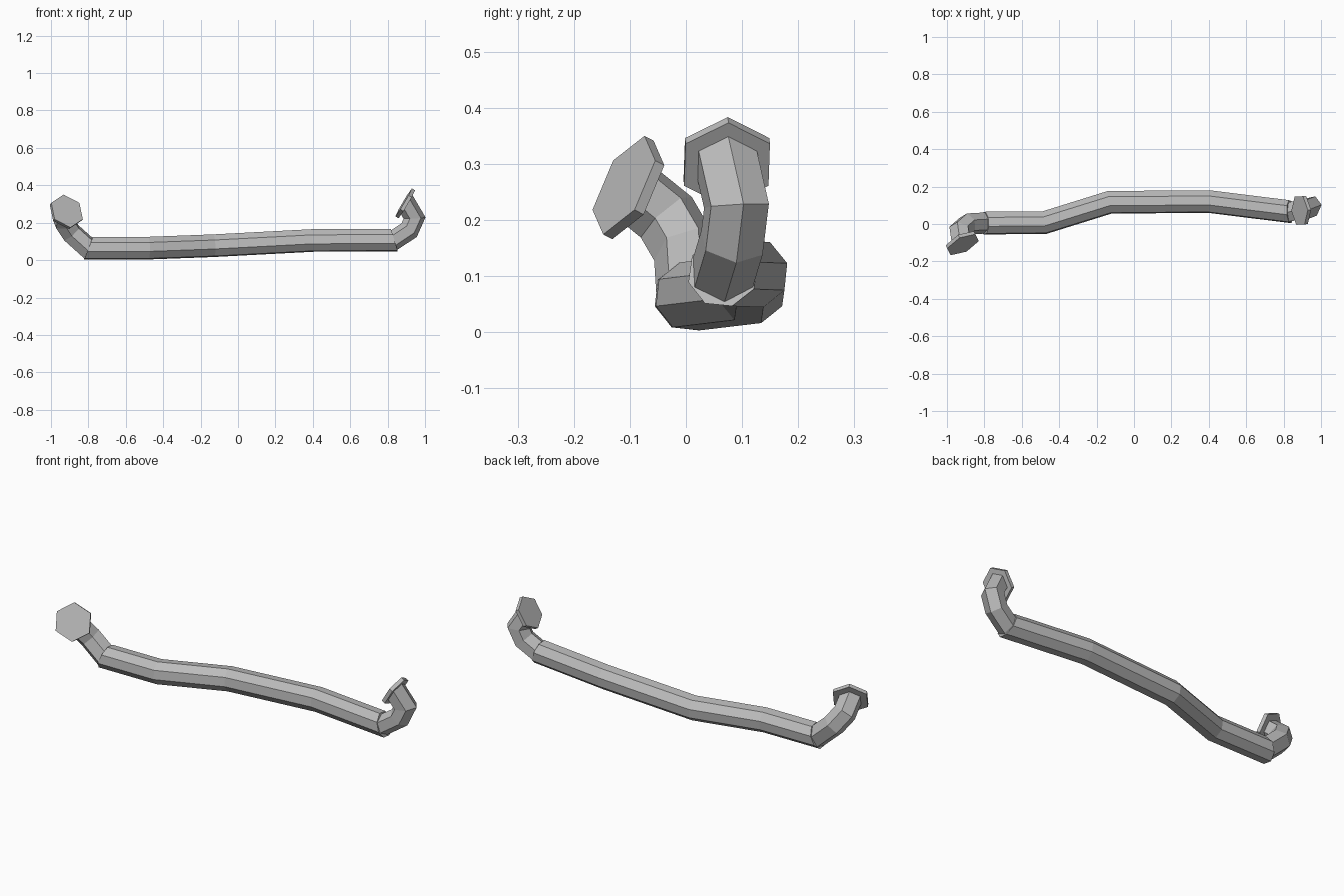
import bpy, bmesh, math
from mathutils import Vector

cube = bpy.data.objects.get("Cube")
if cube:
    bpy.data.objects.remove(cube, do_unlink=True)

metal = bpy.data.materials.new("grey_metal")
metal.use_nodes = True
GREY = (0.5, 0.5, 0.5, 1)
metal.diffuse_color = GREY
metal.node_tree.nodes["Principled BSDF"].inputs["Base Color"].default_value = GREY


def make_solid(name, rings):
    """Skin a list of vertex rings into a closed flat-shaded solid."""
    bm = bmesh.new()
    loops = [[bm.verts.new(p) for p in ring] for ring in rings]
    n = len(loops[0])
    for a, b in zip(loops, loops[1:]):
        for i in range(n):
            j = (i + 1) % n
            bm.faces.new((a[i], a[j], b[j], b[i]))
    bm.faces.new(loops[0])
    bm.faces.new(loops[-1])
    bmesh.ops.recalc_face_normals(bm, faces=bm.faces)
    mesh = bpy.data.meshes.new(name)
    bm.to_mesh(mesh)
    bm.free()
    mesh.materials.append(metal)
    obj = bpy.data.objects.new(name, mesh)
    bpy.context.collection.objects.link(obj)
    return obj


def ngon(center, normal, radius, sides, up, turn=0):
    """Regular ring whose first vertex points along up, turned by degrees."""
    normal = normal.normalized()
    u = (up - normal * up.dot(normal)).normalized()
    v = normal.cross(u)
    angles = [math.radians(turn) + math.tau * i / sides for i in range(sides)]
    return [center + (u * math.cos(a) + v * math.sin(a)) * radius for a in angles]


def sweep(ring, path, normals):
    """Carry a ring along a path, mitring it on the plane at each point."""
    rings = [ring]
    for a, b, n in zip(path, path[1:], normals[1:]):
        d = b - a
        ring = [p + d * ((b - p).dot(n) / d.dot(n)) for p in ring]
        rings.append(ring)
    return rings


def bisectors(path):
    dirs = [(b - a).normalized() for a, b in zip(path, path[1:])]
    inner = [(p + q).normalized() for p, q in zip(dirs, dirs[1:])]
    return [dirs[0]] + inner + [dirs[-1]]


UP = Vector((0, 0, 1))
X = Vector((1, 0, 0))
Y = Vector((0, 1, 0))

body = [Vector(p) for p in (
    (-0.8, 0.005, 0.064), (-0.48, 0.007, 0.064), (-0.13, 0.116, 0.077),
    (0.4, 0.12, 0.105), (0.835, 0.066, 0.107))]
# Bent ends, each listed from the body outwards, with flange facing and size
ends = {
    "right": ([(-0.89, 0.0, 0.145), (-0.93, -0.035, 0.205), (-0.921, -0.097, 0.255)],
              (0.4, -0.8, 0.42), 0.097),
    "left": ([(0.915, 0.082, 0.16), (0.944, 0.09, 0.225), (0.9, 0.073, 0.3)],
             (-0.86, -0.05, 0.51), 0.087),
}
tails = {side: [Vector(p) for p in data[0]] for side, data in ends.items()}

# Main bar: an eight-sided tube along the gentle bends
full = tails["right"][::-1] + body + tails["left"]
planes = bisectors(full)[3:8]
first = ngon(body[0], X, 0.063, 8, Y, 16)
first = [p + X * ((body[0] - p).dot(planes[0]) / planes[0].x) for p in first]
make_solid("main_bar", sweep(first, body, planes))

# Curled six-sided ends with hexagonal flanges
for side, (_, facing, size) in ends.items():
    facing = Vector(facing).normalized()
    root = body[0] if side == "right" else body[-1]
    before = body[1] if side == "right" else body[-2]
    path = [before, root] + tails[side]
    normals = bisectors(path)[1:]
    normals[-1] = facing
    tip = path[-1]
    end_ring = ngon(tip, facing, 0.06, 6, UP)
    make_solid(side + "_curled_end", sweep(end_ring, path[:0:-1], normals[::-1]))
    make_solid(side + "_flange", [
        ngon(tip + facing * t, facing, size, 6, UP) for t in (-0.003, 0.017)])
